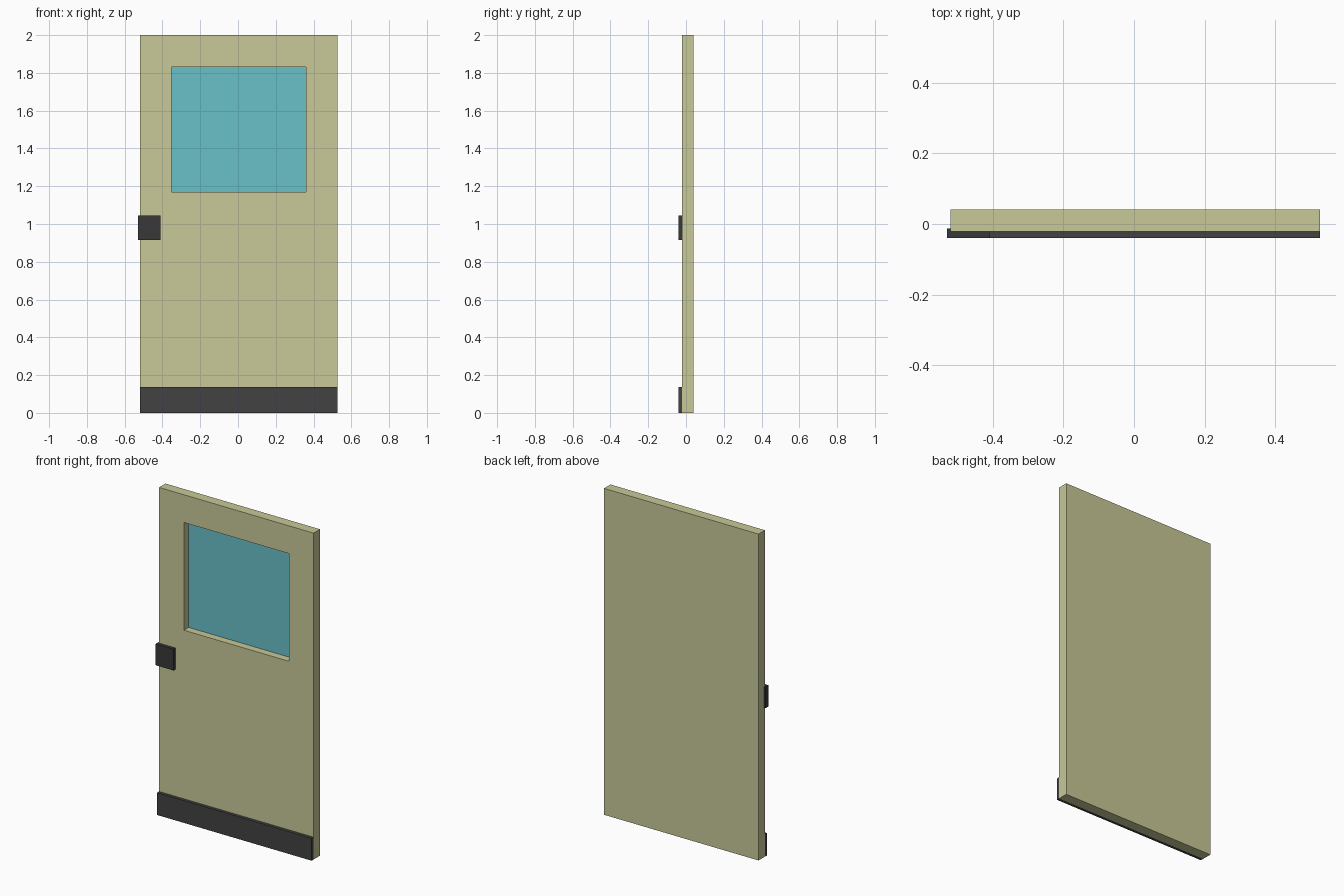
import bpy, bmesh

if "Cube" in bpy.data.objects:
    bpy.data.objects.remove(bpy.data.objects["Cube"])


def material(name, rgb):
    m = bpy.data.materials.new(name)
    m.diffuse_color = (*rgb, 1)
    m.use_nodes = True
    m.node_tree.nodes["Principled BSDF"].inputs["Base Color"].default_value = m.diffuse_color
    return m


def box(bm, lo, hi):
    for v in bmesh.ops.create_cube(bm, size=1)["verts"]:
        v.co = [h if c > 0 else l for c, l, h in zip(v.co, lo, hi)]


def add_object(name, bm, *mats):
    bmesh.ops.recalc_face_normals(bm, faces=bm.faces)
    mesh = bpy.data.meshes.new(name)
    bm.to_mesh(mesh)
    bm.free()
    for m in mats:
        mesh.materials.append(m)
    ob = bpy.data.objects.new(name, mesh)
    bpy.context.collection.objects.link(ob)
    return ob


paint = material("cream_paint", (0.58, 0.58, 0.314))
glass = material("blue_glass", (0.138, 0.53, 0.58))
plate = material("dark_plate", (0.055, 0.055, 0.057))
metal = material("dark_metal", (0.04, 0.04, 0.042))

LEFT, RIGHT, FRONT, BACK = -0.52, 0.527, -0.021, 0.041

# Door slab with a recessed window on the front
bm = bmesh.new()
box(bm, (LEFT, FRONT, 0), (RIGHT, BACK, 2))
bm.normal_update()
front = min(bm.faces, key=lambda f: f.calc_center_median().y)
bmesh.ops.inset_individual(bm, faces=[front], thickness=0.2)
for v in front.verts:
    v.co.x = -0.352 if v.co.x < 0 else 0.36
    v.co.z = 1.17 if v.co.z < 1 else 1.83
pane = bmesh.ops.extrude_discrete_faces(bm, faces=[front])["faces"][0]
pane.material_index = 1
for v in pane.verts:
    v.co.y = 0.024
add_object("door_panel", bm, paint, glass)

# Kick plate along the bottom edge
bm = bmesh.new()
box(bm, (LEFT, -0.04, 0), (RIGHT, FRONT, 0.137))
add_object("kick_plate", bm, plate)

# Lock block, overhanging the left edge
bm = bmesh.new()
box(bm, (-0.53, -0.04, 0.915), (-0.41, -0.013, 1.046))
add_object("lock_block", bm, metal)
